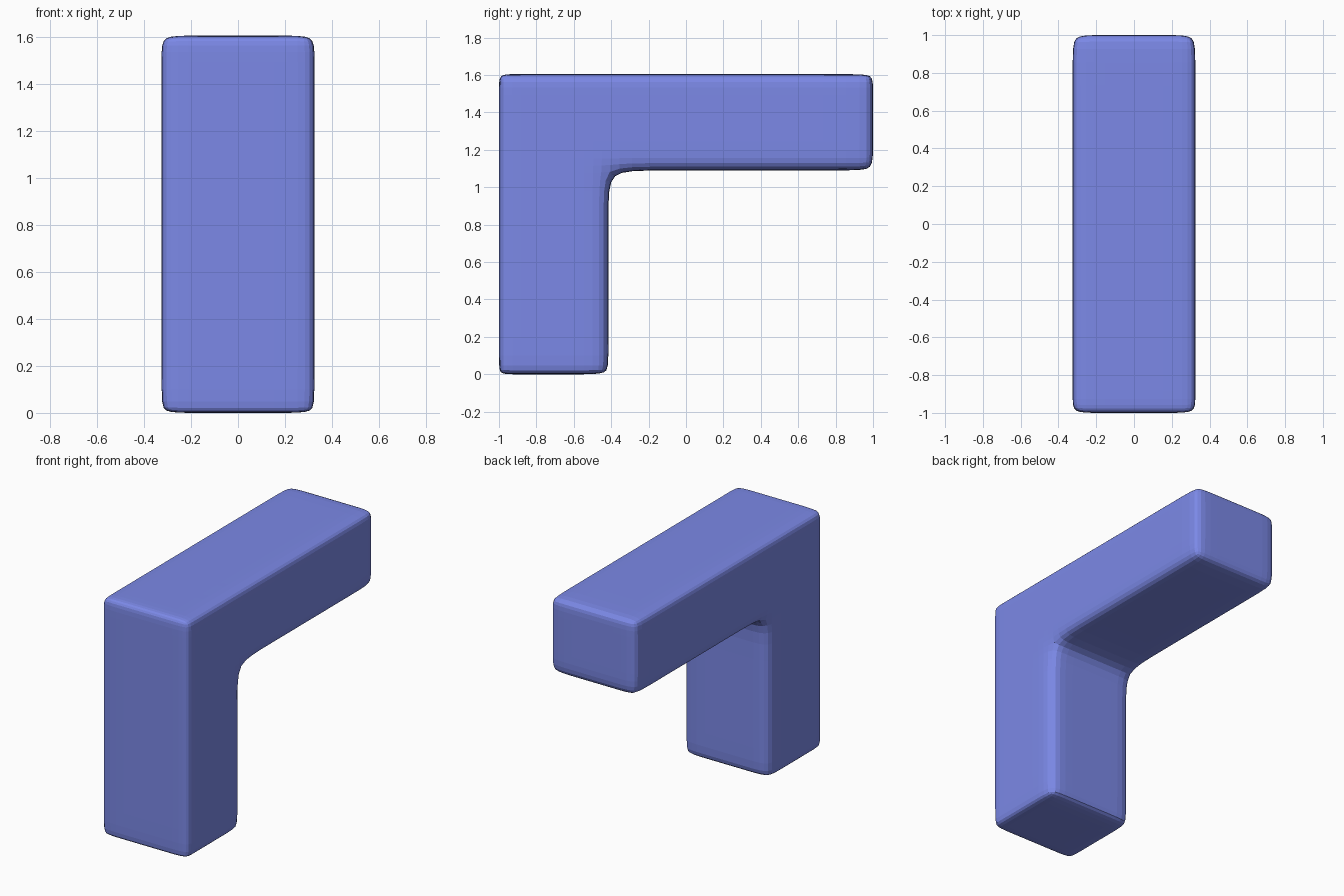
import bpy, bmesh

if "Cube" in bpy.data.objects:
    bpy.data.objects.remove(bpy.data.objects["Cube"])

# Grid lines: outer limits, inner elbow and the support loops that tighten the edges
XS = [-0.325, -0.2, 0.2, 0.325]
YS = [-1.0, -0.93, -0.57, -0.415, -0.2, 0.9, 1.0]
ZS = [0.0, 0.06, 0.9, 1.09, 1.21, 1.535, 1.605]


def filled(i, j, k):
    """True for grid cells inside the L shape: upright leg or top arm."""
    inside = 0 <= i < len(XS) - 1 and 0 <= j < len(YS) - 1 and 0 <= k < len(ZS) - 1
    return inside and (j < 3 or k >= 3)


# Cage: keep only the outer quads of the filled cells
bm = bmesh.new()
verts = {}


def vert(c):
    if c not in verts:
        verts[c] = bm.verts.new((XS[c[0]], YS[c[1]], ZS[c[2]]))
    return verts[c]


for i in range(len(XS) - 1):
    for j in range(len(YS) - 1):
        for k in range(len(ZS) - 1):
            if not filled(i, j, k):
                continue
            cell = (i, j, k)
            for axis in range(3):
                u, v = [a for a in range(3) if a != axis]
                for side in (0, 1):
                    near = list(cell)
                    near[axis] += 1 if side else -1
                    if filled(*near):
                        continue
                    quad = []
                    for du, dv in ((0, 0), (1, 0), (1, 1), (0, 1)):
                        c = list(cell)
                        c[axis] += side
                        c[u] += du
                        c[v] += dv
                        quad.append(vert(tuple(c)))
                    bm.faces.new(quad)
bmesh.ops.recalc_face_normals(bm, faces=bm.faces)

mesh = bpy.data.meshes.new("elbow_block")
bm.to_mesh(mesh)
bm.free()
block = bpy.data.objects.new("elbow_block", mesh)
bpy.context.collection.objects.link(block)

# Soft rounded edges
sub = block.modifiers.new("rounding", 'SUBSURF')
sub.levels = sub.render_levels = 2

# Blue paint
mat = bpy.data.materials.new("blue")
mat.diffuse_color = (0.2, 0.25, 0.8, 1.0)
mat.use_nodes = True
mat.node_tree.nodes["Principled BSDF"].inputs["Base Color"].default_value = mat.diffuse_color
mesh.materials.append(mat)
